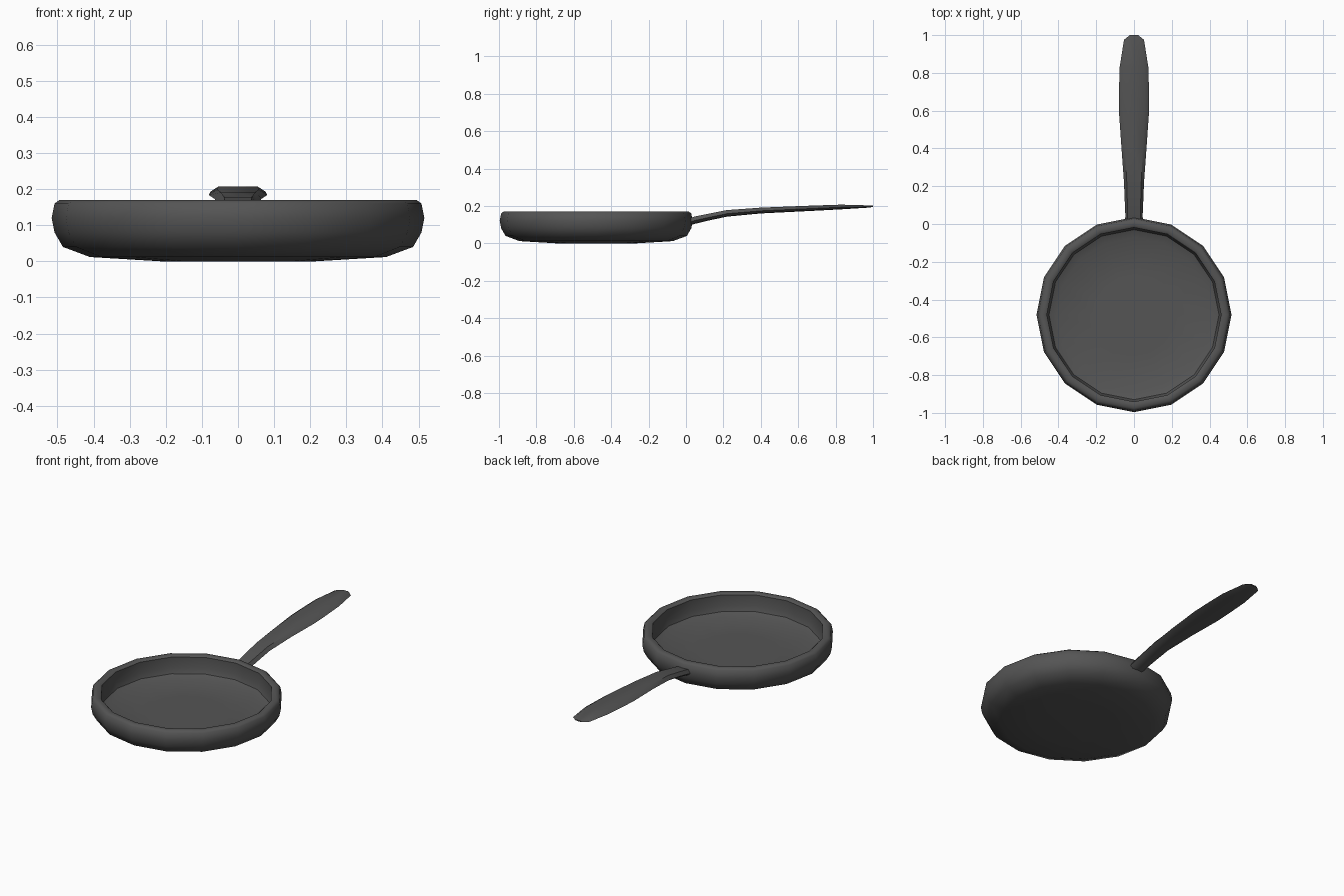
import bpy, bmesh
from math import cos, sin, pi, radians

if "Cube" in bpy.data.objects:
    bpy.data.objects.remove(bpy.data.objects["Cube"])

mat = bpy.data.materials.new("dark_iron")
mat.diffuse_color = (0.09, 0.09, 0.09, 1)
mat.use_nodes = True
mat.node_tree.nodes["Principled BSDF"].inputs["Base Color"].default_value = mat.diffuse_color


def loft(name, rings, tip_start=None, tip_end=None):
    """Skin a list of equal-sized closed rings and cap both ends."""
    bm = bmesh.new()
    rows = [[bm.verts.new(p) for p in ring] for ring in rings]
    n = len(rows[0])
    for a, b in zip(rows, rows[1:]):
        for i in range(n):
            j = (i + 1) % n
            bm.faces.new((a[i], a[j], b[j], b[i]))
    for row in (rows[0], rows[-1]):
        bm.faces.new(row)
    bmesh.ops.recalc_face_normals(bm, faces=bm.faces)
    me = bpy.data.meshes.new(name)
    bm.to_mesh(me)
    bm.free()
    ob = bpy.data.objects.new(name, me)
    bpy.context.collection.objects.link(ob)
    me.materials.append(mat)
    bpy.ops.object.select_all(action='DESELECT')
    ob.select_set(True)
    bpy.context.view_layer.objects.active = ob
    bpy.ops.object.shade_smooth_by_angle(angle=radians(45))
    return ob


# Pan: 16-sided turned profile (radius, height), from base up over the rim to the floor
SIDES, CY = 16, -0.48
profile = [(0.21, 0.0), (0.41, 0.012), (0.485, 0.04), (0.508, 0.08), (0.516, 0.12),
           (0.508, 0.16), (0.495, 0.17), (0.47, 0.17), (0.461, 0.163),
           (0.461, 0.10), (0.45, 0.07), (0.41, 0.053), (0.21, 0.05)]
loft("pan", [[(r * cos(2 * pi * i / SIDES), CY + r * sin(2 * pi * i / SIDES), z)
              for i in range(SIDES)] for r, z in profile])

# Handle: stations of (y, half width, bottom z, top z) with a flattened 8-sided section
stations = [(0.0, 0.047, 0.092, 0.13), (0.05, 0.046, 0.105, 0.144), (0.12, 0.049, 0.122, 0.158),
            (0.22, 0.053, 0.143, 0.178), (0.4, 0.066, 0.16, 0.191),
            (0.6, 0.08, 0.17, 0.199), (0.68, 0.08, 0.174, 0.202),
            (0.83, 0.076, 0.182, 0.207), (0.975, 0.053, 0.191, 0.203), (1.0, 0.022, 0.195, 0.201)]
section = [(1, 0.45), (0.72, 1), (0, 1), (-0.72, 1), (-1, 0.45), (-0.65, 0.1), (0, 0), (0.65, 0.1)]
loft("handle", [[(u * w, y, lo + v * (hi - lo)) for u, v in section]
                for y, w, lo, hi in stations])
